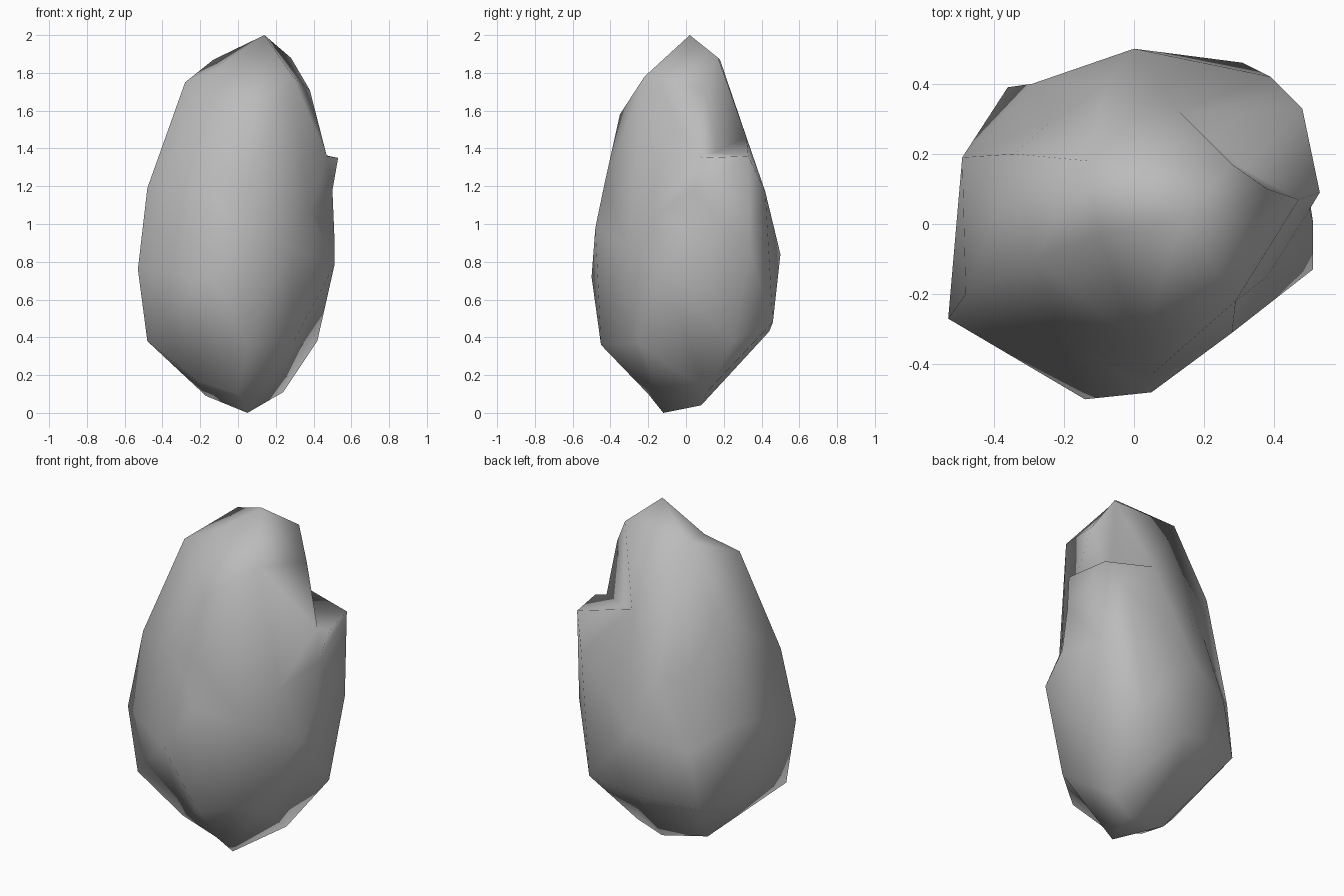
import bpy, bmesh, math
from mathutils import Vector

cube = bpy.data.objects.get("Cube")
if cube:
    bpy.data.objects.remove(cube, do_unlink=True)


def make_material(name, grey):
    material = bpy.data.materials.new(name)
    material.use_nodes = True
    colour = (grey, grey, grey, 1)
    material.diffuse_color = colour
    shader = next(n for n in material.node_tree.nodes if n.type == "BSDF_PRINCIPLED")
    shader.inputs["Base Color"].default_value = colour
    return material


def stretch_skin(name, corners, centre, squash):
    """Wrap a skin round corners: triangulate their directions, then restore depth."""
    bm = bmesh.new()
    depth = {}
    for corner in map(Vector, corners):
        direction = corner - centre
        direction.z *= squash
        depth[bm.verts.new(direction.normalized())] = corner
    bmesh.ops.convex_hull(bm, input=bm.verts[:])
    for vert in bm.verts:
        vert.co = depth[vert]
    bmesh.ops.recalc_face_normals(bm, faces=bm.faces[:])
    mesh = bpy.data.meshes.new(name)
    bm.to_mesh(mesh)
    bm.free()
    obj = bpy.data.objects.new(name, mesh)
    bpy.context.collection.objects.link(obj)
    return obj


# Peak and the chipped shoulders below it
crown = [(.14, .02, 2), (.28, .17, 1.88), (-.13, .18, 1.87), (-.1, -.03, 1.83),
         (.29, -.22, 1.78), (-.28, -.1, 1.75), (.38, .1, 1.71),
         (.02, -.35, 1.58), (-.34, .2, 1.48)]

# Broken ledge on the back: outer lip, then the crease behind it
ledge = [(.53, .09, 1.35), (.48, .33, 1.36), (.13, .32, 1.46), (.39, .42, 1.17),
         (.47, .07, 1.36), (.31, .16, 1.38), (.5, .04, 1.18)]

# Slab edge running down the back and the shallow hollow beside it
slab = [(-.08, .4, 1.1), (-.24, .29, 1.18)]

# Widest part of the stone, with a shelf jutting out at the front left
belly = [(-.48, -.2, 1.19), (-.2, -.33, 1.2), (.05, -.43, 1.22), (.38, -.15, 1.06),
         (.05, -.48, .98), (.28, -.31, .88), (.51, .01, .94), (.51, -.13, .78),
         (-.14, -.5, .72), (-.53, -.27, .76), (-.49, .19, .9), (-.29, .4, .75),
         (0, .5, .84), (.46, .34, .85)]

# Lower rim and the blunt foot
base = [(-.48, -.25, .38), (.05, -.45, .36), (.29, -.25, .37), (.42, .25, .38),
        (.31, .46, .48), (0, .44, .43), (-.36, .39, .43), (-.22, -.2, .17),
        (-.17, .04, .09), (0, -.2, .1), (.05, -.12, 0), (.1, .08, .04), (.24, .11, .11)]

rock = stretch_skin("rock", crown + ledge + slab + belly + base, Vector((0, 0, 1)), .5)
rock.data.materials.append(make_material("stone grey", .5))

# Soft, worn shading all over
bpy.context.view_layer.objects.active = rock
rock.select_set(True)
bpy.ops.object.shade_smooth_by_angle(angle=math.radians(150))
